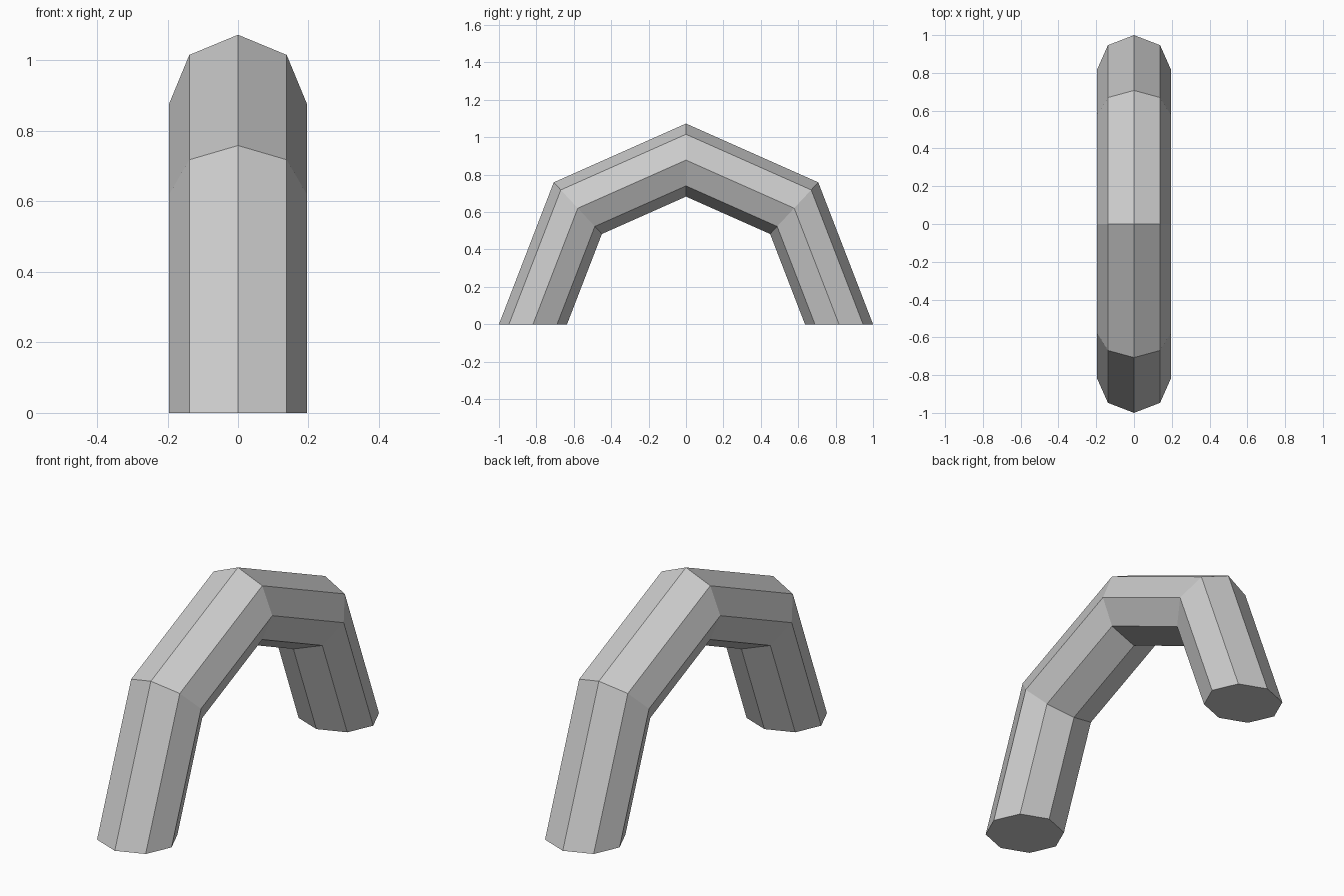
import bpy, bmesh
from math import sin, cos, pi

if "Cube" in bpy.data.objects:
    bpy.data.objects.remove(bpy.data.objects["Cube"])

MAJOR, MINOR = 0.818, 0.182   # arch radius and tube radius
STRETCH = 1.073               # x and z stretch
SIDES, SEGMENTS = 8, 4

bm = bmesh.new()

# Octagonal rings swept along a half circle
rings = []
for i in range(SEGMENTS + 1):
    a = pi * i / SEGMENTS
    ring = []
    for j in range(SIDES):
        t = 2 * pi * j / SIDES
        r = MAJOR + MINOR * cos(t)
        ring.append(bm.verts.new((MINOR * sin(t) * STRETCH, r * cos(a), r * sin(a) * STRETCH)))
    rings.append(ring)

# Tube walls
for r0, r1 in zip(rings, rings[1:]):
    for j in range(SIDES):
        k = (j + 1) % SIDES
        bm.faces.new((r0[j], r0[k], r1[k], r1[j]))

# Flat feet
bm.faces.new(rings[0])
bm.faces.new(rings[-1])
bmesh.ops.recalc_face_normals(bm, faces=bm.faces)

mesh = bpy.data.meshes.new("arch_handle")
bm.to_mesh(mesh)
bm.free()
bpy.context.collection.objects.link(bpy.data.objects.new("arch_handle", mesh))
